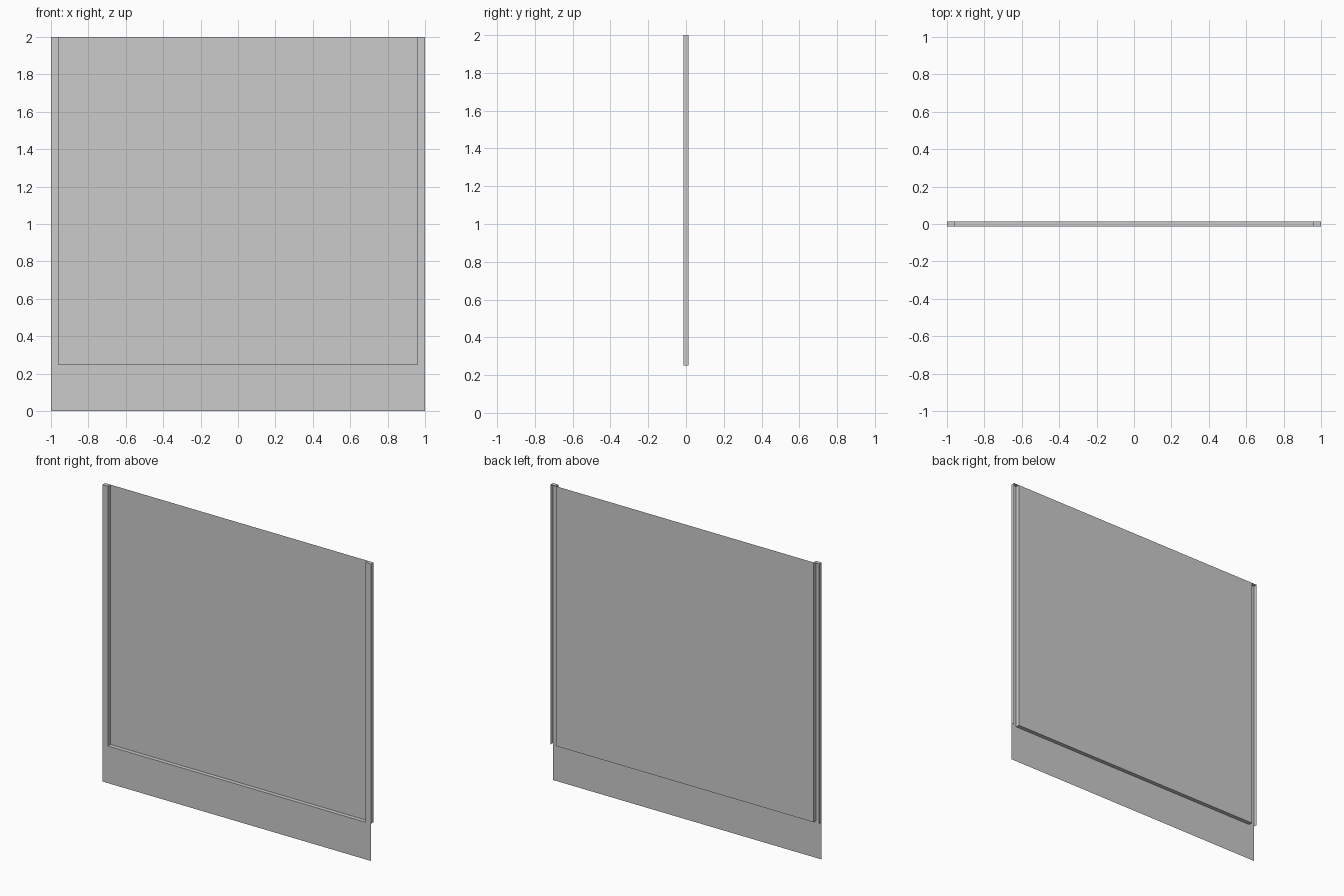
import bpy, bmesh

if "Cube" in bpy.data.objects:
    bpy.data.objects.remove(bpy.data.objects["Cube"])

W, IN = 1.0, 0.96          # outer and inner half widths
Z0, Z1 = 0.25, 2.0         # bottom of recess, top of panel
F, B = -0.0135, 0.0135     # front and back planes of the folded sheet


def sheet(name, quads):
    """Thin folded sheet made from four-cornered flat faces."""
    bm = bmesh.new()
    for q in quads:
        bm.faces.new([bm.verts.new(p) for p in q])
    bmesh.ops.remove_doubles(bm, verts=bm.verts, dist=1e-5)
    bmesh.ops.recalc_face_normals(bm, faces=bm.faces)
    me = bpy.data.meshes.new(name)
    bm.to_mesh(me)
    bm.free()
    ob = bpy.data.objects.new(name, me)
    bpy.context.collection.objects.link(ob)
    if ob.data.polygons[0].normal.y > 0:   # first face looks to the front
        ob.data.flip_normals()
    return ob


def upright(x0, y0, x1, y1):
    """Vertical face between two plan points, over the recess height."""
    return [(x0, y0, Z0), (x1, y1, Z0), (x1, y1, Z1), (x0, y0, Z1)]


# Recessed panel with the ledge and the single-sheet apron below it
sheet("panel_and_apron", [
    upright(-IN, B, IN, B),
    [(-IN, F, Z0), (IN, F, Z0), (IN, B, Z0), (-IN, B, Z0)],
    [(-W, F, 0), (W, F, 0), (W, F, Z0), (IN, F, Z0), (-IN, F, Z0), (-W, F, Z0)],
])

# Side channels: face strip, inner return, outer return, top cap
for side, s in (("left", -1), ("right", 1)):
    sheet(side + "_channel", [
        upright(s * IN, F, s * W, F),
        upright(s * IN, B, s * IN, F),
        upright(s * W, F, s * W, B),
        [(s * IN, F, Z1), (s * W, F, Z1), (s * W, B, Z1), (s * IN, B, Z1)],
    ])
